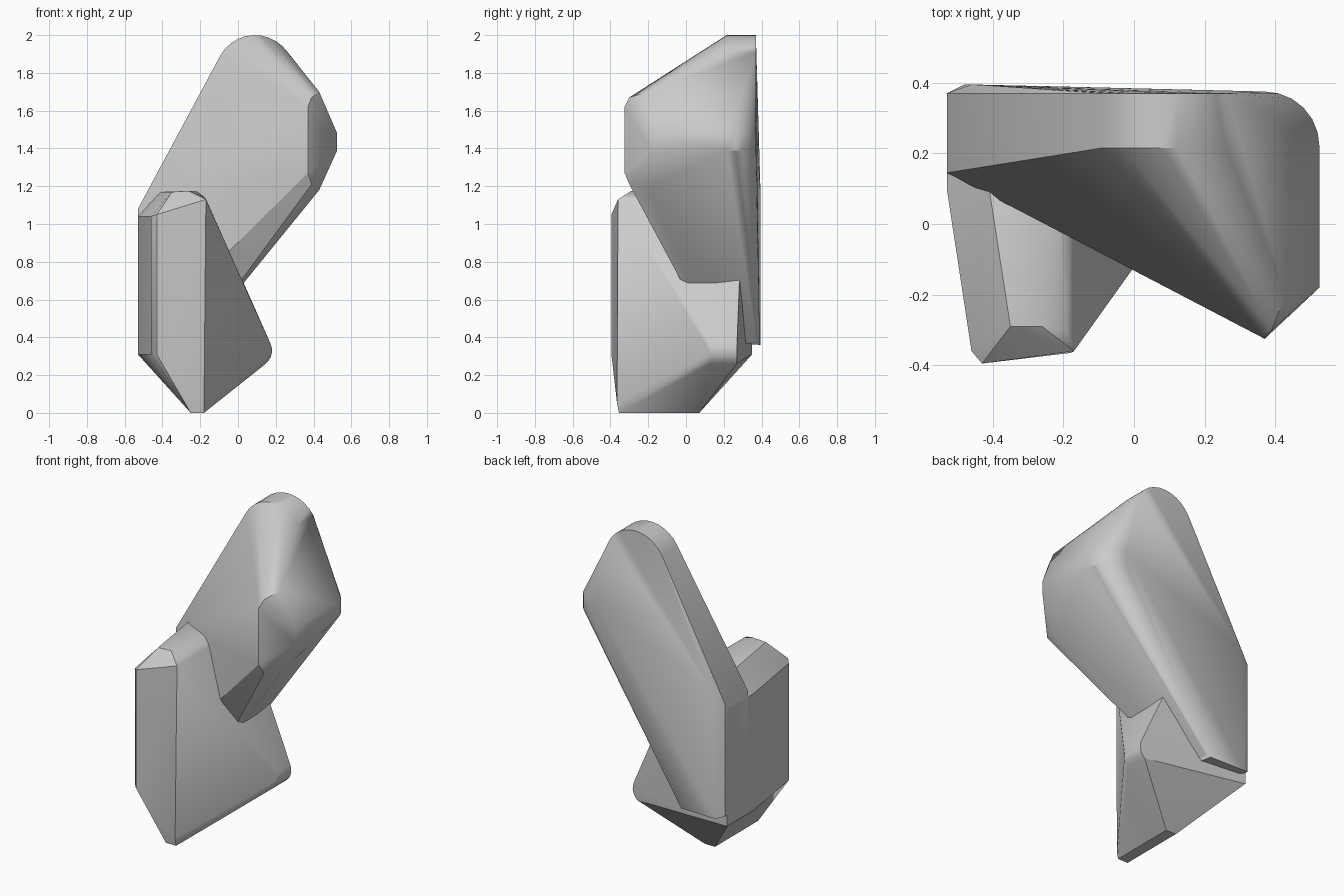
import bpy
import bmesh
from math import radians, sin, cos

# Remove the default cube
if "Cube" in bpy.data.objects:
    bpy.data.objects.remove(bpy.data.objects["Cube"], do_unlink=True)

# Single plain stone colour
stone = bpy.data.materials.new("stone_grey")
stone.use_nodes = True
stone.diffuse_color = (.6, .6, .6, 1)
shader = next(n for n in stone.node_tree.nodes if n.type == "BSDF_PRINCIPLED")
shader.inputs["Base Color"].default_value = stone.diffuse_color


def along_y(profile, front, back):
    """Repeat an (x, z) profile at a front and a back depth."""
    return [(x, y, z) for y in (front, back) for x, z in profile]


def arc(centre_a, centre_b, radius, start, end, steps):
    """Points (a, b) on a circular arc, angles in degrees."""
    angles = [radians(start + (end - start) * i / steps) for i in range(steps + 1)]
    return [(centre_a + radius * cos(t), centre_b + radius * sin(t)) for t in angles]


def convex_rock(name, points):
    """Wrap the corner points in a convex skin with softly shaded facets."""
    mesh = bpy.data.meshes.new(name)
    bm = bmesh.new()
    for point in points:
        bm.verts.new(point)
    hull = bmesh.ops.convex_hull(bm, input=bm.verts[:])
    loose = set(hull["geom_interior"]) | set(hull["geom_unused"])
    bmesh.ops.delete(bm, geom=[g for g in loose if isinstance(g, bmesh.types.BMVert)],
                     context="VERTS")
    bmesh.ops.dissolve_limit(bm, angle_limit=radians(1), verts=bm.verts[:],
                             edges=bm.edges[:])
    bmesh.ops.recalc_face_normals(bm, faces=bm.faces[:])
    bm.to_mesh(mesh)
    bm.free()
    mesh.materials.append(stone)
    rock = bpy.data.objects.new(name, mesh)
    bpy.context.collection.objects.link(rock)
    bpy.ops.object.select_all(action="DESELECT")
    rock.select_set(True)
    bpy.context.view_layer.objects.active = rock
    bpy.ops.object.shade_smooth_by_angle(angle=radians(30))
    return rock


# Leaning slab: rounded crown, blunt right flank, front nose and buried foot
crown = along_y(arc(.09, 1.79, .21, 35, 150, 10), .215, .37)
flank = [(x, y, z) for z in (1.39, 1.48)
         for x, y in [(.525, -.18)] + arc(.37, .22, .155, 0, 90, 6)]
nose = [(.37, -.325, 1.27), (.37, -.325, 1.62), (.39, -.3, 1.67), (.39, -.3, 1.21),
        (.43, -.2, 1.7), (.43, -.2, 1.18)]
foot = along_y([(-.53, 1.08), (-.53, .38), (-.22, .38)], .145, .37)
heel = [(-.46, .395, 1.15), (-.48, .395, .36), (-.24, .39, .36)]
convex_rock("leaning_slab", crown + flank + nose + foot + heel)

# Lower block: pointed base, front face, ridged top and rounded right corner
base = along_y([(-.25, 0), (-.18, 0)], -.355, .07)
front_face = [(-.46, -.36, .31), (-.43, -.395, .31), (-.46, -.36, 1.04),
              (-.43, -.395, 1.05), (-.17, -.36, 1.13), (-.18, -.365, .05)]
ridge = [(-.35, -.29, 1.17), (-.26, -.29, 1.175), (-.19, -.3, 1.15),
         (-.41, .1, 1.17), (-.22, .1, 1.175), (-.17, .3, 1.14)]
corner = along_y(arc(.09, .33, .09, -50, 25, 5), .13, .27)
left_side = along_y([(-.53, .31), (-.53, 1.04)], .1, .35)
convex_rock("lower_block", base + front_face + ridge + corner + left_side)
